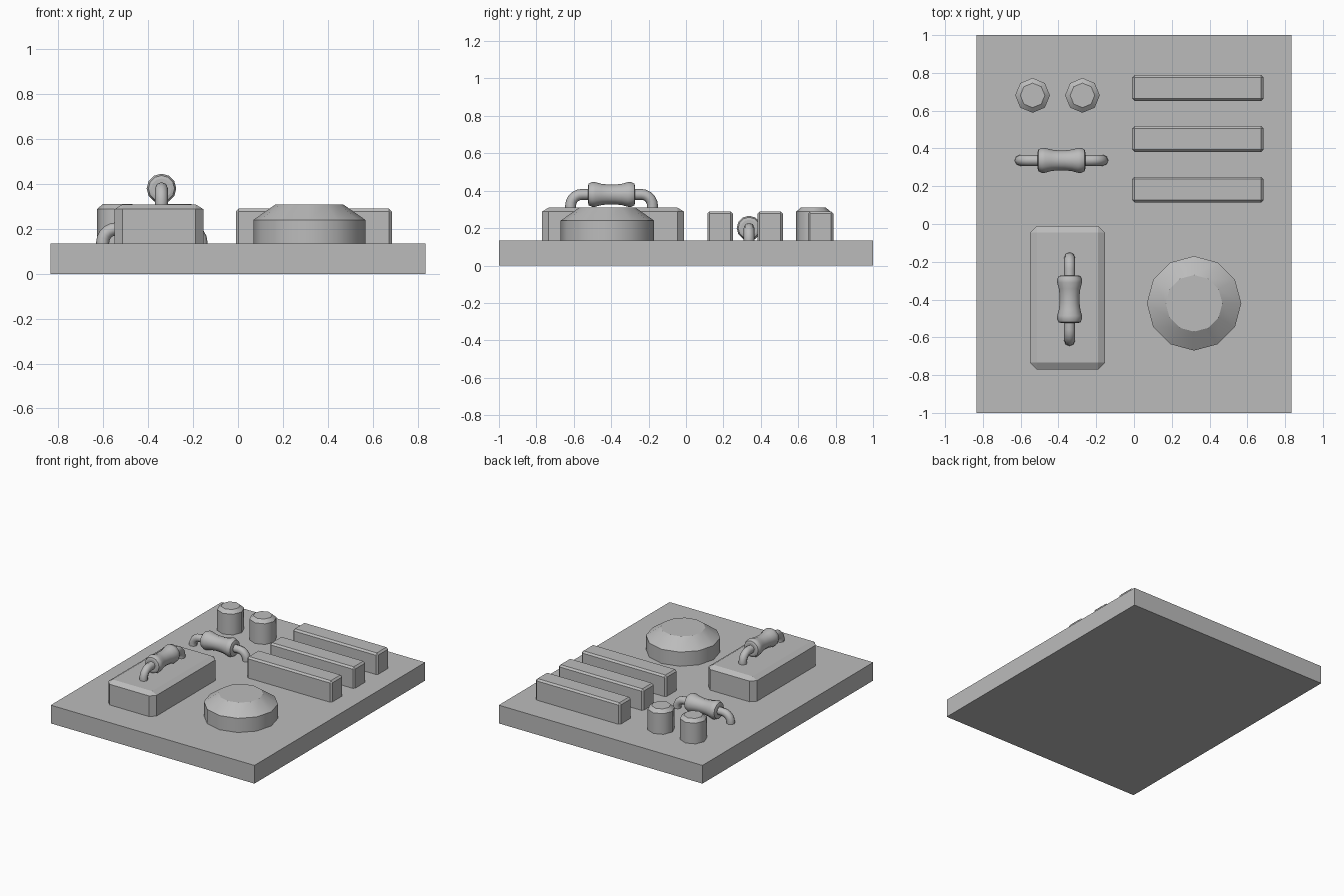
import bpy, bmesh
from math import cos, sin, pi, radians
from mathutils import Matrix

if "Cube" in bpy.data.objects:
    bpy.data.objects.remove(bpy.data.objects["Cube"])

grey = bpy.data.materials.new("plain grey")
grey.use_nodes = True
colour = (0.5, 0.5, 0.5, 1)
grey.diffuse_color = colour
grey.node_tree.nodes["Principled BSDF"].inputs["Base Color"].default_value = colour

BOARD_TOP = 0.135


def activate(ob):
    bpy.ops.object.select_all(action="DESELECT")
    ob.select_set(True)
    bpy.context.view_layer.objects.active = ob


def add(name, bm):
    bmesh.ops.recalc_face_normals(bm, faces=bm.faces)
    mesh = bpy.data.meshes.new(name)
    bm.to_mesh(mesh)
    bm.free()
    mesh.materials.append(grey)
    ob = bpy.data.objects.new(name, mesh)
    bpy.context.collection.objects.link(ob)
    return ob


def box(name, x, y, z, size, chamfer=None):
    """Box standing on z; chamfer is (side, top) for the upper and upright edges."""
    sx, sy, sz = size
    bm = bmesh.new()
    if not chamfer:
        bmesh.ops.create_cube(bm, size=1)
        bmesh.ops.scale(bm, vec=size, verts=bm.verts)
        bmesh.ops.translate(bm, vec=(x, y, z + sz / 2), verts=bm.verts)
        return add(name, bm)
    side, top = chamfer
    hx, hy = sx / 2, sy / 2
    # Lower and upper outlines with clipped corners, then the inset lid
    outline = [(hx, hy - side), (hx - side, hy), (side - hx, hy), (-hx, hy - side),
               (-hx, side - hy), (side - hx, -hy), (hx - side, -hy), (hx, side - hy)]
    low, high = [[bm.verts.new((x + u, y + v, h)) for u, v in outline]
                 for h in (z, z + sz - top)]
    lid = [bm.verts.new((x + (hx - side) * i, y + (hy - side) * j, z + sz))
           for i, j in ((1, 1), (-1, 1), (-1, -1), (1, -1))]
    for i in range(8):
        j = (i + 1) % 8
        bm.faces.new((low[i], low[j], high[j], high[i]))
    for c in range(4):
        a, b, d = high[2 * c], high[2 * c + 1], high[(2 * c + 2) % 8]
        bm.faces.new((a, b, lid[c]))
        bm.faces.new((b, d, lid[(c + 1) % 4], lid[c]))
    bm.faces.new(low[::-1])
    bm.faces.new(lid)
    return add(name, bm)


def lathe(name, profile, sides, matrix):
    """Closed solid turned from (radius, height) points about z."""
    bm = bmesh.new()
    rings = [[bm.verts.new((r * cos(2 * pi * i / sides), r * sin(2 * pi * i / sides), h))
              for i in range(sides)] for r, h in profile]
    for a, b in zip(rings, rings[1:]):
        for i in range(sides):
            j = (i + 1) % sides
            bm.faces.new((a[i], a[j], b[j], b[i]))
    bm.faces.new(rings[0][::-1])
    bm.faces.new(rings[-1])
    bm.transform(matrix)
    ob = add(name, bm)
    activate(ob)
    bpy.ops.object.shade_smooth_by_angle(angle=radians(47))
    for face in ob.data.polygons:
        if len(face.vertices) > 4:
            face.use_smooth = False
    return ob


def resistor(name, x, y, z, turn):
    """Waisted body on a bent wire, axis along x before turning."""
    place = Matrix.Translation((x, y, z)) @ Matrix.Rotation(turn, 4, "Z")
    half = [(0.045, -0.126), (0.058, -0.122), (0.066, -0.105), (0.066, -0.088),
            (0.057, -0.055), (0.053, -0.02)]
    profile = half + [(r, -h) for r, h in reversed(half)]
    lathe(name + "_body", profile, 12, place @ Matrix.Rotation(pi / 2, 4, "Y"))
    # Wire path: up, round the bend, through the body and down again
    bend = 0.06
    left = [(-0.219, -0.07)]
    for i in range(6):
        a = pi / 2 * i / 5
        left.append((-0.219 + bend * (1 - cos(a)), bend * (sin(a) - 1)))
    path = left + [(-u, w) for u, w in reversed(left)]
    curve = bpy.data.curves.new(name + "_wire", "CURVE")
    curve.dimensions = "3D"
    curve.bevel_depth = 0.029
    curve.bevel_resolution = 2
    curve.use_fill_caps = True
    spline = curve.splines.new("POLY")
    spline.points.add(len(path) - 1)
    for point, (u, w) in zip(spline.points, path):
        point.co = (u, 0, w, 1)
    curve.materials.append(grey)
    wire = bpy.data.objects.new(name + "_wire", curve)
    bpy.context.collection.objects.link(wire)
    wire.matrix_world = place
    activate(wire)
    bpy.ops.object.convert(target="MESH")
    bpy.ops.object.shade_smooth_by_angle(angle=radians(50))


# Base board
box("board", 0, 0, 0, (1.67, 2, BOARD_TOP))

# Three slim slots
for n, y in enumerate((0.72, 0.45, 0.182)):
    box(f"slot_{n + 1}", 0.338, y, BOARD_TOP, (0.695, 0.136, 0.155), (0.012, 0.013))

# Large chip block
box("chip_block", -0.352, -0.39, BOARD_TOP, (0.396, 0.76, 0.175), (0.036, 0.022))

# Two small capacitors
for n, x in enumerate((-0.537, -0.273)):
    lathe(f"capacitor_{n + 1}", [(0.092, 0), (0.092, 0.153), (0.065, 0.176)], 8,
          Matrix.Translation((x, 0.681, BOARD_TOP)))

# Wide round dome
lathe("round_dome", [(0.25, 0), (0.25, 0.105), (0.15, 0.175)], 12,
      Matrix.Translation((0.318, -0.42, BOARD_TOP)))

# Resistors on the board and on the chip block
resistor("board_resistor", -0.384, 0.337, 0.2, 0)
resistor("chip_resistor", -0.341, -0.398, 0.38, pi / 2)
